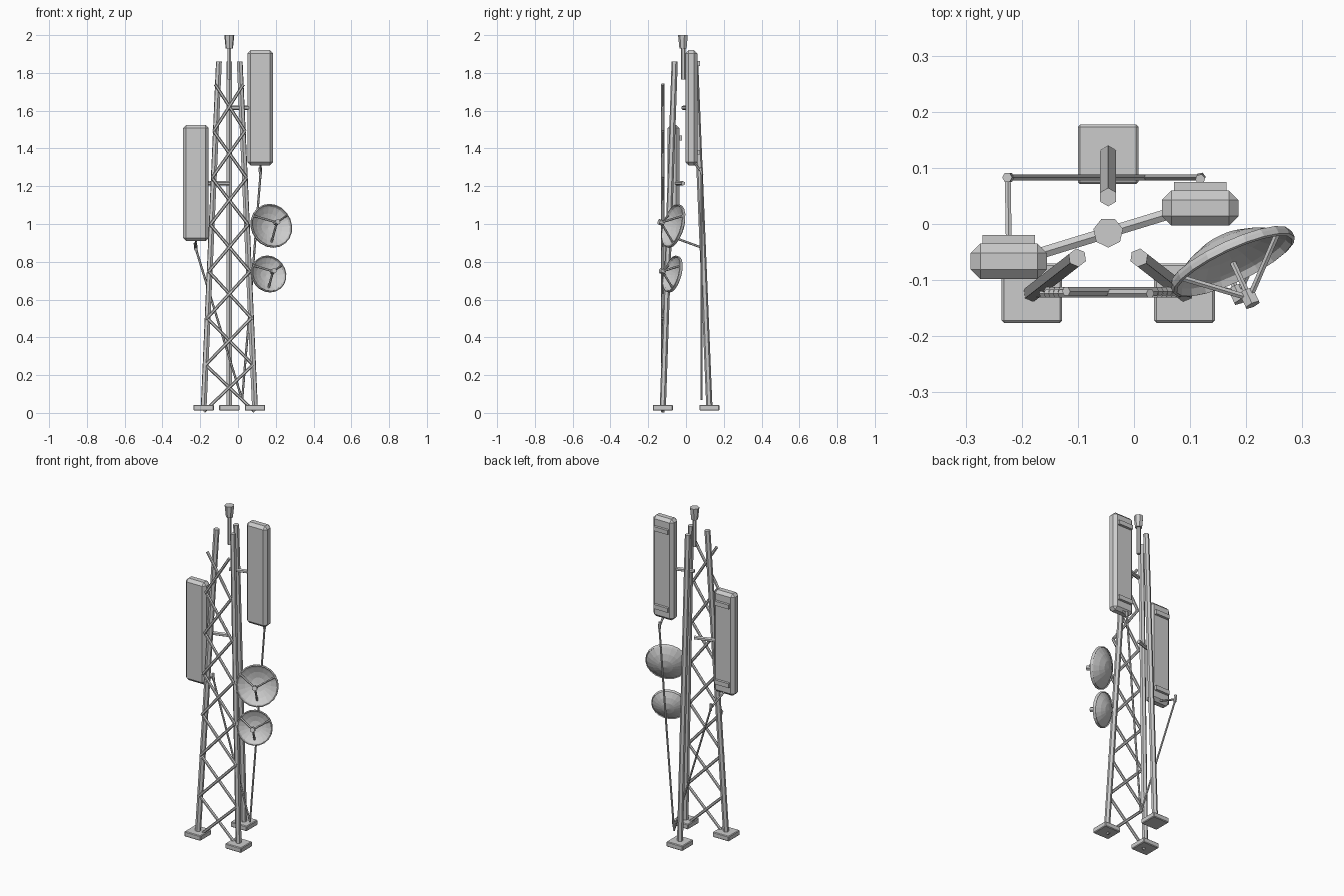
import bpy, bmesh, math
from mathutils import Vector, Matrix

if "Cube" in bpy.data.objects:
    bpy.data.objects.remove(bpy.data.objects["Cube"])


def finish(name, bm):
    bmesh.ops.recalc_face_normals(bm, faces=bm.faces)
    me = bpy.data.meshes.new(name)
    bm.to_mesh(me)
    bm.free()
    ob = bpy.data.objects.new(name, me)
    bpy.context.collection.objects.link(ob)
    return ob


def add_tube(bm, a, b, r1, r2=None, sides=6):
    a, b = Vector(a), Vector(b)
    d = b - a
    rot = d.to_track_quat('Z', 'Y').to_matrix().to_4x4()
    bmesh.ops.create_cone(bm, cap_ends=True, segments=sides, radius1=r1,
                          radius2=r1 if r2 is None else r2, depth=d.length,
                          matrix=Matrix.Translation((a + b) / 2) @ rot)


def tube(name, pts, r1, r2=None, sides=6):
    bm = bmesh.new()
    for a, b in zip(pts, pts[1:]):
        add_tube(bm, a, b, r1, r2, sides)
    return finish(name, bm)


def box(name, lo, hi, bevel=0.0):
    lo, hi = Vector(lo), Vector(hi)
    bm = bmesh.new()
    bmesh.ops.create_cube(bm, size=1, matrix=Matrix.Translation((lo + hi) / 2)
                          @ Matrix.Diagonal((*(hi - lo), 1)))
    if bevel:
        bmesh.ops.bevel(bm, geom=bm.edges[:], offset=bevel, segments=1,
                        affect='EDGES', profile=0.5)
    return finish(name, bm)


CX = -0.046

# Three leaning legs on footing pads
legs = {
    "front_left": ((CX - 0.136, -0.123), (CX - 0.055, -0.06)),
    "front_right": ((CX + 0.136, -0.123), (CX + 0.055, -0.06)),
    "back": ((CX, 0.124), (CX, 0.048)),
}
for n, (b, t) in legs.items():
    tube(n + "_leg", [(*b, 0.02), (*t, 1.86)], 0.0165)
    box(n + "_footing", (b[0] - 0.054, b[1] - 0.053, 0.012),
        (b[0] + 0.054, b[1] + 0.053, 0.043), 0.004)

# Crossed bracing on the front face, seven bays
bm = bmesh.new()
levels = [0.007 + 0.2475 * i for i in range(8)]
half = lambda z: 0.134 - 0.034 * z
for z0, z1 in zip(levels, levels[1:]):
    for s in (-1, 1):
        add_tube(bm, (CX - s * half(z0), -0.122 - s * 0.002, z0),
                 (CX + s * half(z1), -0.122 - s * 0.002, z1), 0.0085)
finish("front_bracing", bm)

# Lightning rod with cap
tube("top_rod", [(CX, -0.015, 1.765), (CX, -0.015, 1.94)], 0.0115)
tube("top_rod_cap", [(CX, -0.015, 1.93), (CX, -0.015, 2.0)], 0.02, 0.027, 7)

# Panel antennas with rear brackets and support arms
panels = [("upper_panel", 0.118, -0.003, 1.31, 1.92, 1.615, (0.075, 0.022)),
          ("lower_panel", -0.223, -0.098, 0.91, 1.525, 1.215, (-0.17, -0.053))]
for n, x, y, z0, z1, za, p in panels:
    box(n, (x - 0.068, y, z0), (x + 0.068, y + 0.063, z1), 0.017)
    for i, z in enumerate((z0 + 0.07, z1 - 0.07)):
        box(f"{n}_bracket_{i + 1}", (x - 0.047, y + 0.058, z - 0.013),
            (x + 0.047, y + 0.078, z + 0.013))
    tube(n + "_arm", [(CX, -0.015, za), (*p, za)], 0.0115)

# Feed cables running down beside the back leg
tube("upper_cable", [(0.118, 0.05, 1.315), (0.12, 0.083, 1.275),
                     (0.07, 0.083, 0.65), (0.022, 0.083, 0.07)], 0.006)
tube("upper_cable_plug", [(0.118, 0.08, 1.3), (0.119, 0.083, 1.262)], 0.009)
tube("lower_cable", [(-0.223, -0.04, 0.92), (-0.225, 0.083, 0.875),
                     (-0.11, 0.083, 0.5), (0.022, 0.083, 0.07)], 0.006)
tube("lower_cable_plug", [(-0.226, 0.083, 0.9), (-0.222, 0.083, 0.86)], 0.009)


# Dish: revolved bowl with rolled rim, three struts and a feed horn
def dish(name, centre, normal, r, depth, feed):
    z = Vector(normal).normalized()
    x = Vector((0, 0, 1)).cross(z).normalized()
    m = Matrix((x, z.cross(x), z)).transposed().to_4x4()
    m.translation = centre
    fr = (0, 0.35, 0.65, 0.88, 0.95)
    outer = [(r * f, -depth * (1 - f * f)) for f in fr]
    rim = [(r * 0.98, -0.01), (r, -0.003), (r, 0.006), (r * 0.95, 0.008)]
    inner = [(r * f * 0.95, -(depth - 0.008) * (1 - f * f))
             for f in reversed(fr)]
    bm = bmesh.new()
    vs = [bm.verts.new((a, 0, b)) for a, b in outer + rim + inner]
    es = [bm.edges.new(e) for e in zip(vs, vs[1:])]
    bmesh.ops.spin(bm, geom=vs + es, cent=(0, 0, 0), axis=(0, 0, 1),
                   angle=math.tau, steps=20)
    bmesh.ops.remove_doubles(bm, verts=bm.verts, dist=0.0003)
    bm.transform(m)
    finish(name, bm)
    bm = bmesh.new()
    for deg in (30, 150, 270):
        a = math.radians(deg)
        k = r * 0.92 if deg != 270 else r * 0.7
        h = 0.0 if deg != 270 else -0.018
        add_tube(bm, (k * math.cos(a), k * math.sin(a), h), (0, 0, feed), 0.006)
    bm.transform(m)
    finish(name + "_struts", bm)
    bm = bmesh.new()
    add_tube(bm, (0, 0, feed - 0.014), (0, 0, feed + 0.014), 0.015)
    bm.transform(m)
    finish(name + "_feed", bm)


dish("upper_dish", (0.176, -0.068, 0.99), (0.41, -0.88, 0.25), 0.119, 0.05, 0.073)
dish("lower_dish", (0.162, -0.072, 0.735), (0.4, -0.89, 0.25), 0.1, 0.042, 0.06)
